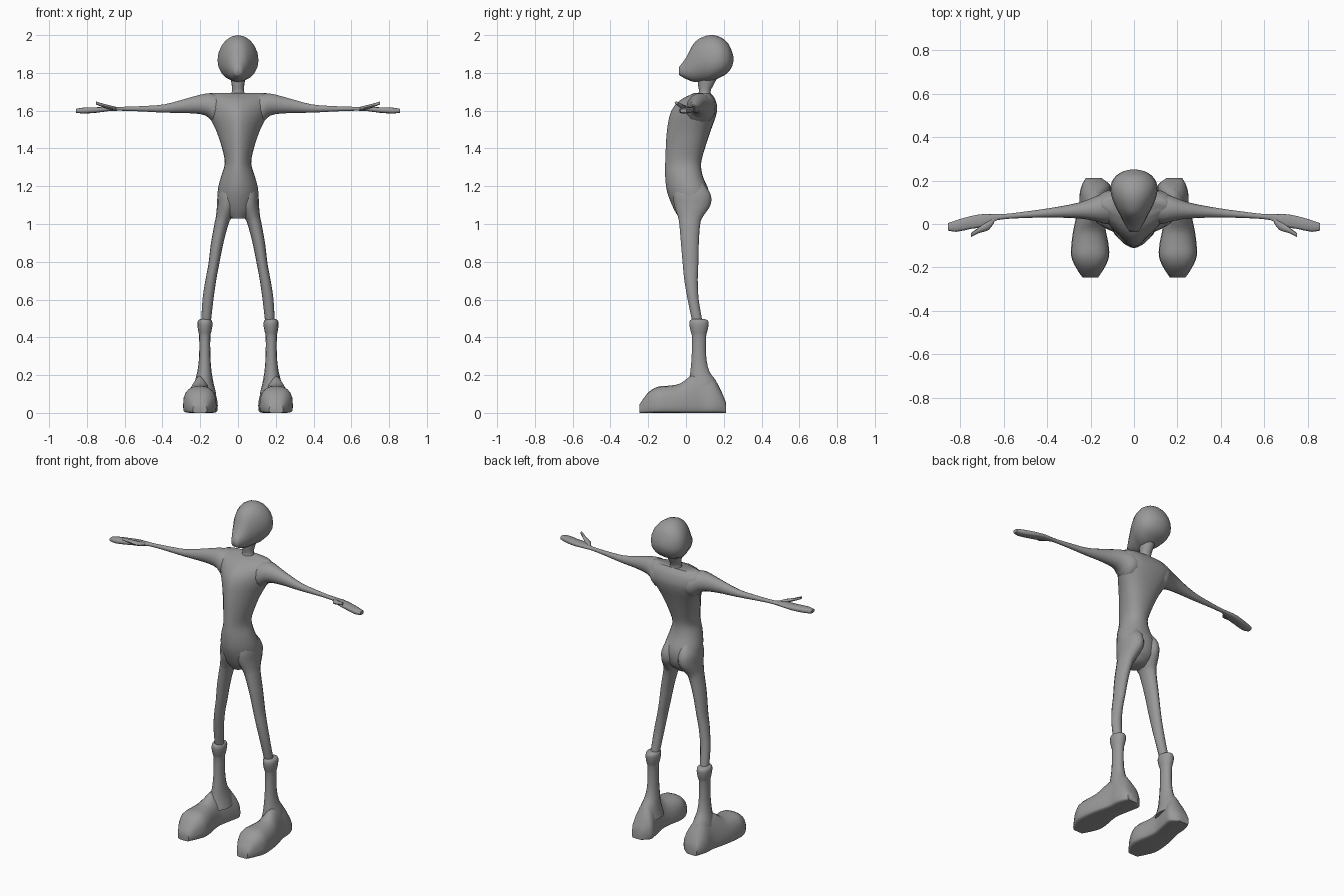
import bpy, bmesh, math

grey = bpy.data.materials.new("plain grey")
grey.diffuse_color = (0.32, 0.32, 0.32, 1)


def section(row, n, axis):
    """Closed egg-like ring: u range, v range, v of widest point, low and high roundness."""
    t, u0, u1, v0, v1, vm, lo, hi = row
    ring = []
    for i in range(n):
        a = 2 * math.pi * i / n
        c, s = math.cos(a), math.sin(a)
        e = 2 / (hi if s >= 0 else lo)
        u = (u0 + u1) / 2 + (u1 - u0) / 2 * math.copysign(abs(c) ** e, c)
        v = vm + ((v1 - vm) if s >= 0 else (v0 - vm)) * abs(s) ** e
        ring.append({'x': (t, u, v), 'y': (u, t, v), 'z': (u, v, t)}[axis])
    return ring


def smooth_rows(rows, steps):
    """Curve smoothly between the given sections."""
    def slope(i, k):
        a, b = rows[max(i - 1, 0)], rows[min(i + 1, len(rows) - 1)]
        return (b[k] - a[k]) / (b[0] - a[0])
    out = []
    for i in range(len(rows) - 1):
        p, q = rows[i], rows[i + 1]
        h = q[0] - p[0]
        for j in range(steps):
            s = j / steps
            row = [p[0] + h * s]
            for k in range(1, 8):
                row.append((2*s**3 - 3*s*s + 1) * p[k] + (s**3 - 2*s*s + s) * h * slope(i, k)
                           + (3*s*s - 2*s**3) * q[k] + (s**3 - s*s) * h * slope(i, k))
                row[-1] += (s**3 - s*s) * h * (slope(i + 1, k) - slope(i, k))
            out.append(row)
    return out + [rows[-1]]


def loft(name, axis, rows, n=16, steps=3, mirror=False, angle=50):
    full = []
    for r in rows:
        r = list(r)
        if len(r) == 5:
            r.append((r[3] + r[4]) / 2)
        if len(r) == 6:
            r += [2, 2]
        full.append(r)
    bm = bmesh.new()
    rings = [[bm.verts.new(p) for p in section(r, n, axis)] for r in smooth_rows(full, steps)]
    for a, b in zip(rings, rings[1:]):
        for i in range(n):
            j = (i + 1) % n
            bm.faces.new((a[i], a[j], b[j], b[i]))
    bm.faces.new(rings[0])
    bm.faces.new(rings[-1])
    bmesh.ops.recalc_face_normals(bm, faces=bm.faces)
    me = bpy.data.meshes.new(name)
    bm.to_mesh(me)
    bm.free()
    me.materials.append(grey)
    ob = bpy.data.objects.new(name, me)
    bpy.context.collection.objects.link(ob)
    bpy.ops.object.select_all(action='DESELECT')
    ob.select_set(True)
    bpy.context.view_layer.objects.active = ob
    bpy.ops.object.shade_smooth_by_angle(angle=math.radians(angle))
    if mirror:
        m = ob.modifiers.new("mirror", 'MIRROR')
        m.use_mirror_merge = False
    return ob


# Torso: wedge-shaped chest, thin waist, round hips
loft("torso", 'z', [
    (1.03, -.045, .045, -.035, .06, .02, 2, 2),
    (1.08, -.095, .095, -.065, .11, .03, 1.8, 2.2),
    (1.17, -.108, .108, -.1, .122, .02, 1.8, 2.2),
    (1.25, -.09, .09, -.11, .09, 0, 1.8, 2.2),
    (1.32, -.07, .07, -.11, .08, 0, 1.8, 2.2),
    (1.4, -.084, .084, -.107, .1, .02, 1.7, 2.3),
    (1.5, -.118, .118, -.1, .133, .05, 1.5, 2.4),
    (1.6, -.168, .168, -.077, .165, .075, 1.4, 2.6),
    (1.66, -.18, .18, -.025, .155, .08, 1.4, 2.6),
    (1.694, -.15, .15, .045, .13, .085, 1.6, 2.4),
], n=24)

# Neck
loft("neck", 'z', [
    (1.66, -.05, .05, .05, .145),
    (1.70, -.033, .033, .068, .13),
    (1.74, -.034, .034, .063, .148),
    (1.80, -.045, .045, .06, .18),
])

# Head: round skull tapering to a narrow face and chin
loft("head", 'y', [
    (-.036, -.02, .02, 1.788, 1.832, 1.81, 2.2, 2),
    (0, -.043, .043, 1.768, 1.88, 1.82, 2.2, 2),
    (.04, -.064, .064, 1.753, 1.955, 1.84, 2, 2),
    (.08, -.085, .085, 1.752, 1.986, 1.86, 2, 2),
    (.13, -.104, .104, 1.756, 2.0, 1.865, 2.2, 2),
    (.18, -.107, .107, 1.775, 1.99, 1.867, 2.2, 2),
    (.22, -.085, .085, 1.8, 1.96, 1.868, 2.2, 2),
    (.243, -.048, .048, 1.832, 1.915, 1.87, 2, 2),
    (.251, -.015, .015, 1.86, 1.885, 1.87, 2, 2),
], n=20, angle=70)

# Arms
loft("arm", 'x', [
    (.05, .03, .15, 1.56, 1.685),
    (.12, .0, .155, 1.53, 1.69),
    (.17, .012, .13, 1.572, 1.692),
    (.25, .025, .1, 1.585, 1.672),
    (.39, .03, .073, 1.589, 1.634),
    (.52, .027, .055, 1.596, 1.624),
    (.6, .022, .046, 1.599, 1.621),
    (.66, .012, .047, 1.6, 1.62),
], n=14, mirror=True)

# Flat hands and thumbs
loft("hand", 'x', [
    (.63, .018, .043, 1.6, 1.62, 1.61, 3, 3),
    (.69, -.012, .046, 1.597, 1.62, 1.608, 3, 3),
    (.75, -.022, .037, 1.589, 1.618, 1.604, 3, 3),
    (.82, -.036, .017, 1.585, 1.616, 1.6, 3, 3),
    (.857, -.03, .004, 1.589, 1.61, 1.6, 3, 3),
], n=12, steps=2, mirror=True)
loft("thumb", 'x', [
    (.645, .005, .035, 1.602, 1.62),
    (.67, -.028, .015, 1.605, 1.626),
    (.71, -.04, -.012, 1.616, 1.636),
    (.752, -.06, -.042, 1.633, 1.649),
], n=8, steps=2, mirror=True)

# Legs, with the buttocks as their upper ends
loft("leg", 'z', [
    (.47, .145, .195, .035, .09),
    (.6, .13, .188, .008, .068),
    (.705, .115, .172, -.01, .063),
    (.785, .1, .157, -.018, .066),
    (.9, .077, .143, -.028, .069),
    (1.01, .047, .123, -.038, .078),
    (1.04, .031, .117, -.045, .092),
    (1.1, .004, .111, -.065, .132),
    (1.16, .004, .107, -.07, .132),
    (1.22, .012, .085, -.06, .09),
], n=14, mirror=True)

# Boot shafts with a rolled cuff
loft("boot_shaft", 'z', [
    (.1, .115, .24, .0, .17),
    (.16, .13, .23, .012, .165),
    (.22, .14, .215, .022, .125),
    (.3, .146, .206, .029, .108),
    (.41, .146, .206, .03, .108),
    (.435, .14, .211, .023, .115),
    (.47, .135, .215, .016, .121),
    (.49, .139, .21, .02, .116),
    (.496, .147, .2, .03, .1),
], n=14, mirror=True)

# Boot feet: flat sole, bulbous toe, sloping heel
loft("boot_foot", 'y', [
    (-.246, .165, .238, 0, .045, .02, 6, 2.5),
    (-.2, .135, .268, 0, .108, .035, 6, 2.6),
    (-.15, .115, .289, 0, .138, .04, 6, 2.6),
    (-.09, .118, .288, 0, .144, .04, 6, 2.4),
    (-.03, .13, .28, 0, .156, .04, 6, 2),
    (.025, .134, .268, 0, .195, .04, 6, 1.6),
    (.09, .122, .252, 0, .215, .04, 6, 1.6),
    (.14, .112, .25, 0, .195, .04, 6, 1.7),
    (.18, .11, .24, 0, .13, .04, 6, 2),
    (.212, .15, .222, 0, .055, .03, 6, 2.5),
], n=20, mirror=True, angle=45)
